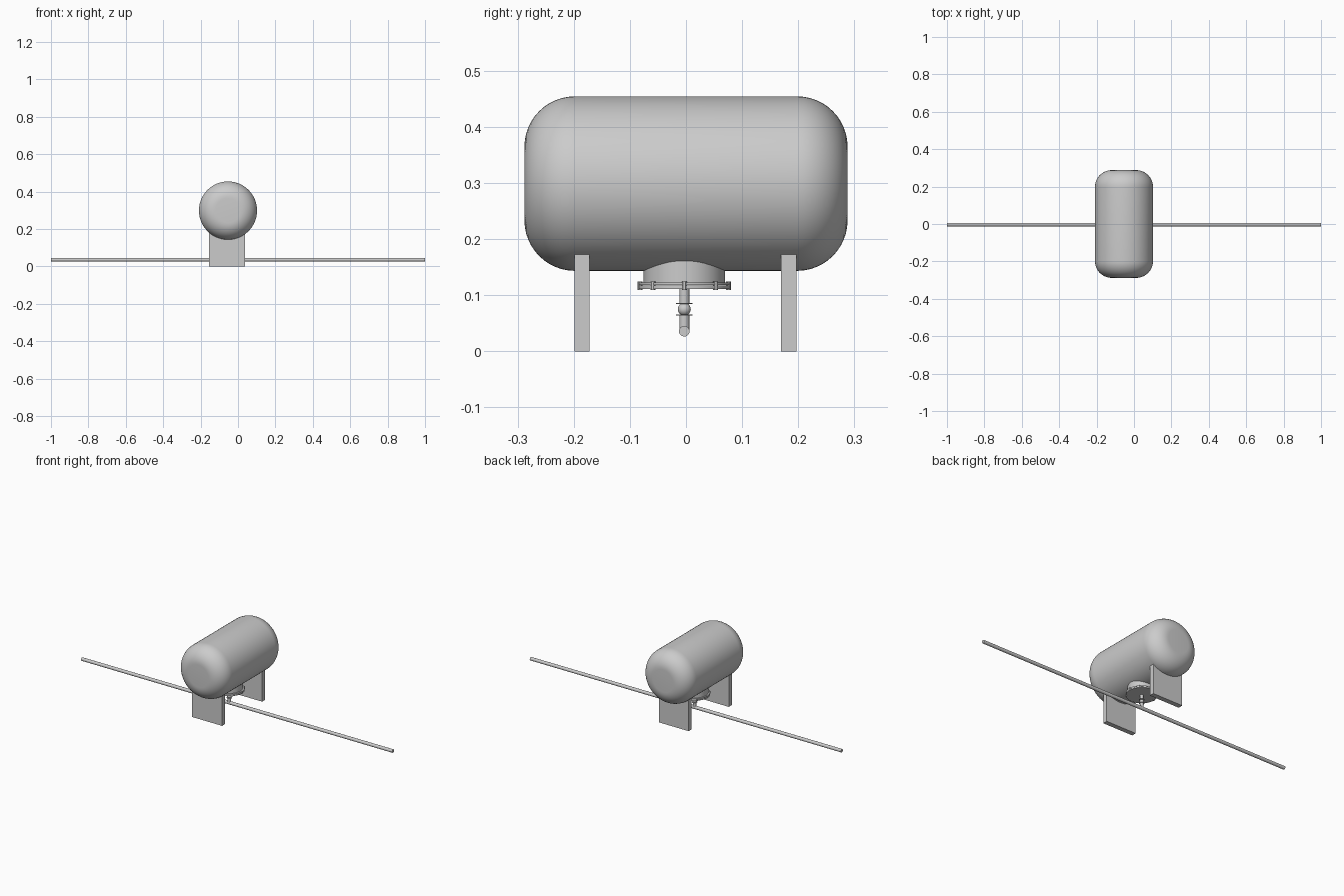
import bpy, math

if "Cube" in bpy.data.objects:
    bpy.data.objects.remove(bpy.data.objects["Cube"])

CX, CY, CZ = -0.0535, -0.003, 0.299   # tank axis x, nozzle y, tank axis z
R = 0.1555


def finish(name, angle=35):
    o = bpy.context.object
    o.name = name
    bpy.ops.object.shade_smooth_by_angle(angle=math.radians(angle))
    return o


def cyl(name, x, y, z0, z1, r, n=48):
    bpy.ops.mesh.primitive_cylinder_add(vertices=n, radius=r, depth=z1 - z0,
                                        location=(x, y, (z0 + z1) / 2))
    return finish(name)


def ball(name, z, r):
    bpy.ops.mesh.primitive_uv_sphere_add(segments=24, ring_count=12, radius=r,
                                         location=(CX, CY, z))
    return finish(name)


def box(name, x0, x1, y0, y1, z0, z1):
    bpy.ops.mesh.primitive_cube_add(size=1, location=((x0 + x1) / 2, (y0 + y1) / 2, (z0 + z1) / 2))
    o = bpy.context.object
    o.name = name
    o.scale = (x1 - x0, y1 - y0, z1 - z0)
    return o


# Tank: revolved profile with rounded shoulders and flat ends
Y0, Y1, K = -0.288, 0.288, 0.09
prof = []
for i in range(13):
    a = math.pi / 2 * i / 12
    prof.append((R - K + K * math.sin(a), Y0 + K - K * math.cos(a)))
prof += [(r, Y0 + Y1 - y) for r, y in reversed(prof)]
N = 64
verts = [(r * math.cos(2 * math.pi * j / N), y, r * math.sin(2 * math.pi * j / N))
         for r, y in prof for j in range(N)]
faces = [(i * N + j, (i + 1) * N + j, (i + 1) * N + (j + 1) % N, i * N + (j + 1) % N)
         for i in range(len(prof) - 1) for j in range(N)]
faces += [tuple(range(N)), tuple(reversed(range((len(prof) - 1) * N, len(prof) * N)))]
me = bpy.data.meshes.new("tank")
me.from_pydata(verts, [], faces)
tank = bpy.data.objects.new("tank", me)
tank.location = (CX, 0, CZ)
bpy.context.collection.objects.link(tank)
bpy.context.view_layer.objects.active = tank
tank.select_set(True)
finish("tank")

# Support plates, cut to a saddle by the tank
for name, y0, y1 in (("front_support", -0.199, -0.172), ("back_support", 0.169, 0.197)):
    o = box(name, -0.155, 0.037, y0, y1, 0, 0.2)
    m = o.modifiers.new("saddle", 'BOOLEAN')
    m.operation = 'DIFFERENCE'
    m.object = tank
    m.solver = 'EXACT'

# Manway neck, flange pair and bolts
cyl("manway_neck", CX, CY, 0.12, 0.18, 0.0725, 64)
cyl("upper_flange", CX, CY, 0.118, 0.123, 0.081, 64)
cyl("cover_flange", CX, CY, 0.111, 0.117, 0.081, 64)
for i in range(8):
    a = math.pi / 4 * i
    cyl("flange_bolt", CX + 0.079 * math.cos(a), CY + 0.079 * math.sin(a), 0.1095, 0.1245, 0.0045, 6)

# Drain pipe with ball valve between two small flanges
cyl("upper_drain_pipe", CX, CY, 0.084, 0.112, 0.009, 24)
cyl("lower_drain_pipe", CX, CY, 0.036, 0.066, 0.009, 24)
ball("valve_body", 0.075, 0.0115)
for z in (0.085, 0.065):
    cyl("valve_flange", CX, CY, z - 0.001, z + 0.001, 0.0145, 24)

# Long horizontal pipe
bpy.ops.mesh.primitive_cylinder_add(vertices=24, radius=0.0095, depth=2, location=(0, CY, 0.036),
                                    rotation=(0, math.pi / 2, 0))
finish("main_pipe")
